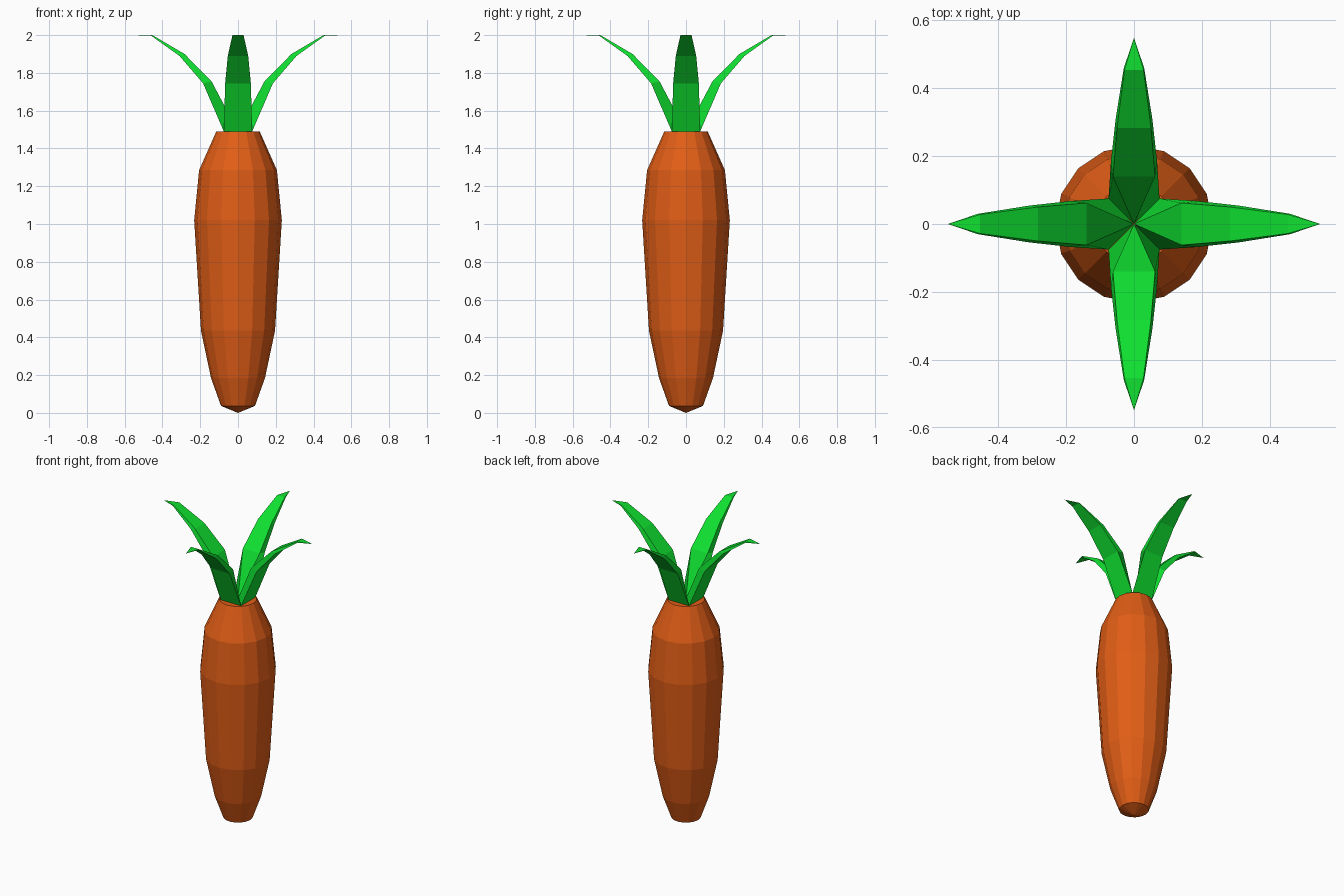
import bpy
import bmesh
from math import cos, sin, pi
from mathutils import Matrix

if "Cube" in bpy.data.objects:
    bpy.data.objects.remove(bpy.data.objects["Cube"])


def material(name, color):
    mat = bpy.data.materials.new(name)
    mat.diffuse_color = color
    mat.use_nodes = True
    mat.node_tree.nodes["Principled BSDF"].inputs["Base Color"].default_value = mat.diffuse_color
    return mat


def make_object(name, bm, mat):
    bmesh.ops.recalc_face_normals(bm, faces=bm.faces)
    mesh = bpy.data.meshes.new(name)
    bm.to_mesh(mesh)
    bm.free()
    mesh.materials.append(mat)
    obj = bpy.data.objects.new(name, mesh)
    bpy.context.collection.objects.link(obj)
    return obj


orange = material("root_orange", (0.75, 0.11, 0.008, 1))
green = material("leaf_green", (0.005, 0.75, 0.03, 1))

# Carrot root: 16-sided lathe, (radius, height) from the bottom up
SIDES = 16
profile = [(0.09, 0.037), (0.143, 0.185), (0.196, 0.435),
           (0.232, 1.02), (0.206, 1.285), (0.115, 1.49)]
bm = bmesh.new()
rings = [[bm.verts.new((r * cos(2 * pi * i / SIDES), r * sin(2 * pi * i / SIDES), z))
          for i in range(SIDES)] for r, z in profile]
for low, high in zip(rings, rings[1:]):
    for i in range(SIDES):
        j = (i + 1) % SIDES
        bm.faces.new((low[i], low[j], high[j], high[i]))
tip = bm.verts.new((0, 0, 0))
for i in range(SIDES):
    bm.faces.new((rings[0][(i + 1) % SIDES], rings[0][i], tip))
bm.faces.new(rings[-1])
make_object("carrot_root", bm, orange)

# Leaf sections: outer x, outer z, inner x, inner z, outer half width, inner half width
sections = [(0.185, 1.745, 0.14, 1.755, 0.068, 0.062),
            (0.31, 1.89, 0.283, 1.9, 0.054, 0.05),
            (0.46, 1.997, 0.453, 2.0, 0.03, 0.028)]


def leaf(name, angle):
    bm = bmesh.new()
    # wedge-shaped foot meeting the other leaves at the centre
    root = bm.verts.new((0, 0, 1.49))
    foot = [bm.verts.new((0.075, s * 0.075, 1.49)) for s in (-1, 1)]
    loops = []
    for xo, zo, xi, zi, wo, wi in sections:
        loops.append([bm.verts.new(p) for p in
                      ((xo, -wo, zo), (xo, wo, zo), (xi, wi, zi), (xi, -wi, zi))])
    a, b, c, d = loops[0]
    for f in ((foot[0], foot[1], b, a), (foot[1], root, c, b), (root, d, c),
              (root, foot[0], a, d), (root, foot[1], foot[0])):
        bm.faces.new(f)
    # blade
    for low, high in zip(loops, loops[1:]):
        for i in range(4):
            j = (i + 1) % 4
            bm.faces.new((low[i], low[j], high[j], high[i]))
    # flat pointed end
    point = bm.verts.new((0.548, 0, 2.0))
    for i in range(4):
        bm.faces.new((loops[-1][i], loops[-1][(i + 1) % 4], point))
    bm.transform(Matrix.Rotation(angle, 4, 'Z'))
    make_object(name, bm, green)


for k, side in enumerate(("right", "back", "left", "front")):
    leaf("leaf_" + side, k * pi / 2)
